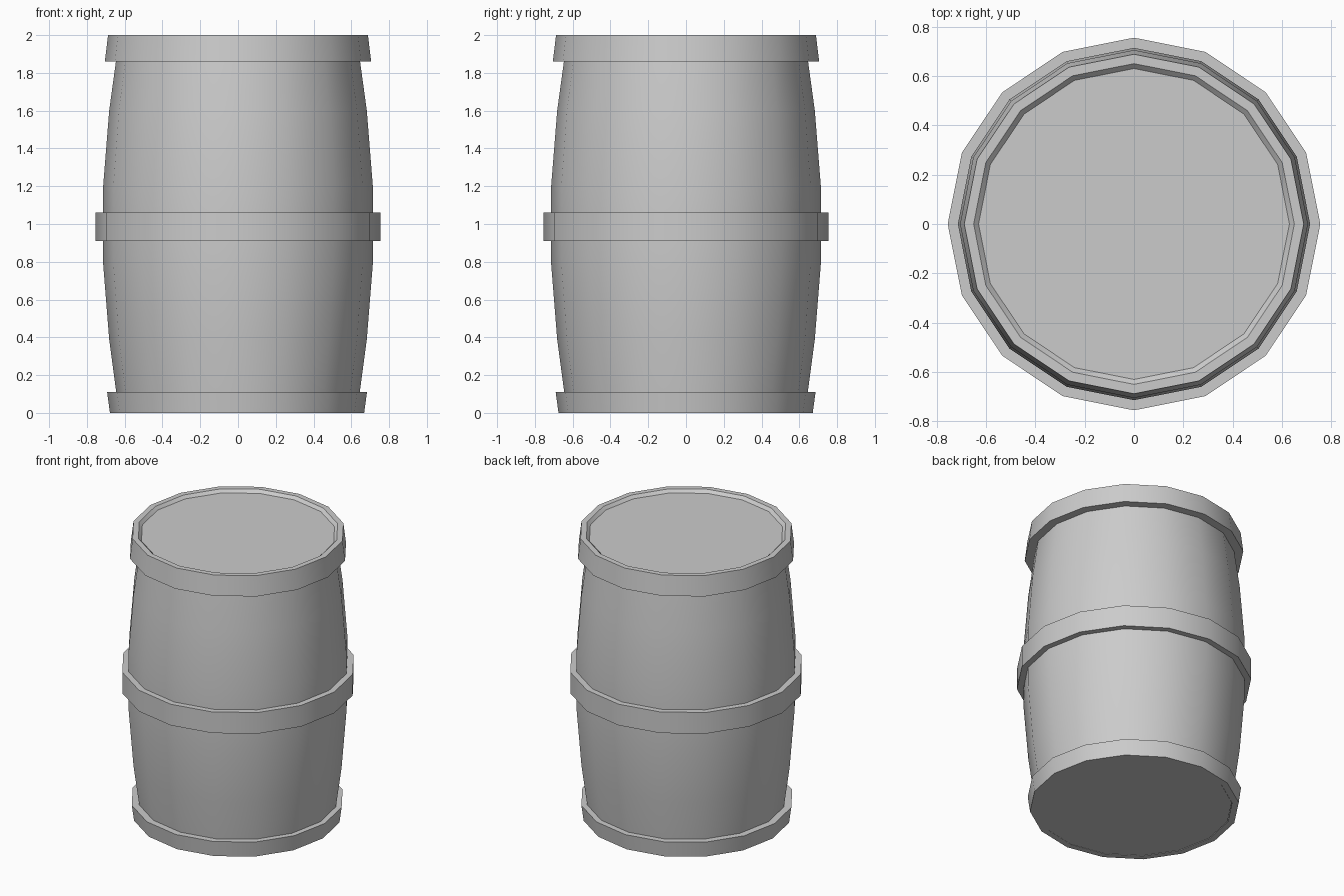
import bpy, bmesh
from math import cos, sin, tau, radians

if "Cube" in bpy.data.objects:
    bpy.data.objects.remove(bpy.data.objects["Cube"])

SIDES = 16


def lathe(name, profile, closed):
    """Revolve (radius, z) points; closed loops make hoops, open ones get end caps."""
    bm = bmesh.new()
    rings = [[bm.verts.new((r * cos(tau * i / SIDES), r * sin(tau * i / SIDES), z))
              for i in range(SIDES)] for r, z in profile]
    pairs = list(zip(rings, rings[1:]))
    if closed:
        pairs.append((rings[-1], rings[0]))
    else:
        bm.faces.new(rings[0][::-1])
        bm.faces.new(rings[-1])
    for a, b in pairs:
        for i in range(SIDES):
            j = (i + 1) % SIDES
            bm.faces.new((a[i], a[j], b[j], b[i]))
    bmesh.ops.recalc_face_normals(bm, faces=bm.faces)
    mesh = bpy.data.meshes.new(name)
    bm.to_mesh(mesh)
    bm.free()
    obj = bpy.data.objects.new(name, mesh)
    bpy.context.collection.objects.link(obj)
    bpy.ops.object.select_all(action='DESELECT')
    obj.select_set(True)
    bpy.context.view_layer.objects.active = obj
    bpy.ops.object.shade_smooth_by_angle(angle=radians(30))
    return obj


# Bulging barrel body with flat lid and base
lathe("barrel_body", [(0.63, 0), (0.682, 0.39), (0.714, 0.79), (0.714, 1.2),
                      (0.682, 1.6), (0.63, 1.98)], False)

# Top hoop, with a small sloped lip down to the lid
lathe("top_hoop", [(0.64, 1.86), (0.705, 1.86), (0.688, 2.0), (0.65, 2.0),
                   (0.63, 1.98)], True)

# Middle hoop
lathe("middle_hoop", [(0.71, 0.91), (0.755, 0.91), (0.755, 1.06), (0.71, 1.06)], True)

# Bottom hoop, sitting very slightly off centre
bottom = lathe("bottom_hoop", [(0.63, 0), (0.673, 0), (0.688, 0.11), (0.64, 0.11)], True)
bottom.location = (-0.005, -0.002, 0)
